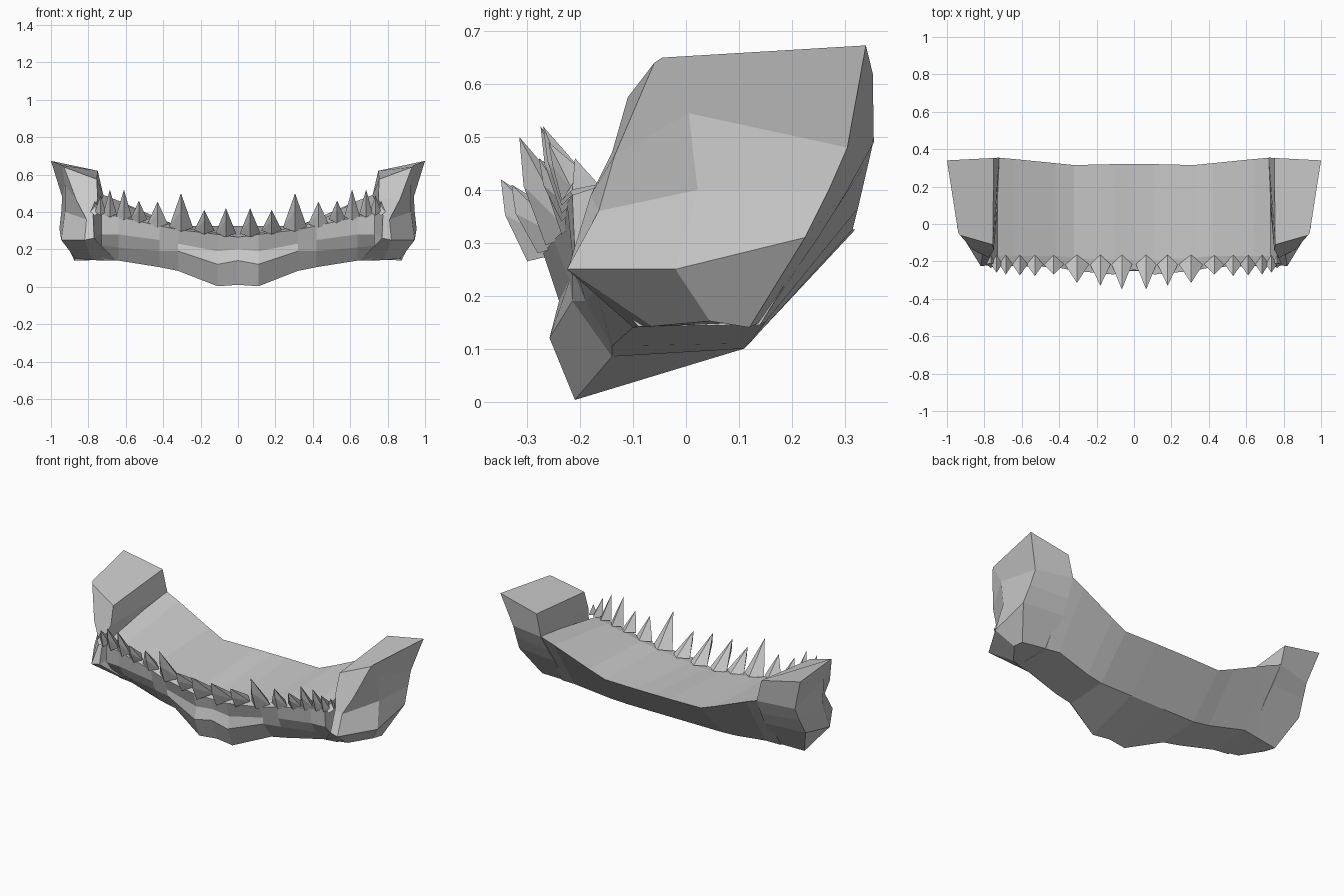
import bpy, bmesh


def finish(name, bm, mirror=True):
    bmesh.ops.recalc_face_normals(bm, faces=bm.faces)
    mesh = bpy.data.meshes.new(name)
    bm.to_mesh(mesh)
    bm.free()
    ob = bpy.data.objects.new(name, mesh)
    bpy.context.collection.objects.link(ob)
    if mirror:
        ob.modifiers.new("mirror", 'MIRROR')
    return ob


def loft(name, rings, cap_start):
    """Skin a list of closed rings with flat faces."""
    bm = bmesh.new()
    rows = [[bm.verts.new(p) for p in ring] for ring in rings]
    n = len(rows[0])
    for a, b in zip(rows, rows[1:]):
        for i in range(n):
            j = (i + 1) % n
            bm.faces.new((a[i], a[j], b[j], b[i]))
    bm.faces.new(rows[-1])
    if cap_start:
        bm.faces.new(rows[0])
    return finish(name, bm)


# jaw body: x, then (y, z) of chin, front bulge, neck, lip, inner rim, back top, back bottom
stations = [
    (0.00, [(-.20, .01), (-.25, .14), (-.235, .20), (-.245, .265), (-.19, .28), (.32, .325), (.11, .10)]),
    (0.11, [(-.21, .003), (-.258, .12), (-.24, .19), (-.27, .28), (-.19, .29), (.32, .325), (.11, .10)]),
    (0.32, [(-.14, .085), (-.215, .19), (-.22, .23), (-.25, .305), (-.18, .32), (.315, .325), (.11, .10)]),
    (0.42, [(-.14, .105), (-.19, .19), (-.215, .25), (-.23, .325), (-.17, .345), (.325, .365), (.12, .11)]),
    (0.64, [(-.10, .14), (-.17, .21), (-.215, .28), (-.225, .375), (-.17, .39), (.347, .46), (.15, .15)]),
    (0.73, [(-.09, .142), (-.16, .22), (-.21, .28), (-.215, .39), (-.17, .405), (.355, .495), (.14, .145)]),
]
loft("jaw_body", [[(x, y, z) for y, z in prof] for x, prof in stations], False)

# cheek blocks: inner front, outer front, outer middle, outer back, inner back
cheek = [
    [(.65, -.10, .14), (.78, -.065, .142), (.87, .045, .152), (.875, .12, .14), (.70, .14, .15)],
    [(.77, -.22, .26), (.82, -.225, .25), (.945, -.02, .25), (.955, .225, .31), (.70, .25, .31)],
    [(.775, -.18, .39), (.81, -.165, .36), (.925, .022, .40), (.945, .27, .40), (.71, .30, .39)],
    [(.75, -.14, .47), (.865, -.135, .465), (.925, .005, .545), (.94, .305, .48), (.72, .355, .49)],
    [(.755, -.11, .575), (.93, -.06, .64), (.94, -.045, .65), (1.0, .34, .673), (.75, .353, .62)],
]
loft("cheek_block", cheek, True)

# teeth: x, base z, half width, tip y, tip z
teeth = [
    (.065, .285, .055, -.35, .42), (.18, .30, .055, -.33, .41),
    (.305, .315, .065, -.315, .50), (.43, .335, .055, -.27, .455),
    (.53, .36, .045, -.278, .46), (.61, .375, .042, -.275, .52),
    (.685, .39, .036, -.27, .52), (.735, .40, .03, -.26, .49),
    (.765, .40, .025, -.21, .46),
]
bm = bmesh.new()
for x, z, w, ty, tz in teeth:
    mid = z + .5 * (tz - z)
    left, right, back, front, ridge, tip = [bm.verts.new(p) for p in (
        (x - w, -.215, z), (x + w, -.215, z), (x, -.165, z + .01),
        (x, min(-.235, ty + .05), z - .02), (x, ty + .008, mid), (x, ty, tz))]
    for f in ((left, front, ridge), (front, right, ridge), (left, ridge, tip),
              (ridge, right, tip), (right, back, tip), (back, left, tip),
              (left, back, right, front)):
        bm.faces.new(f)
finish("teeth", bm)
